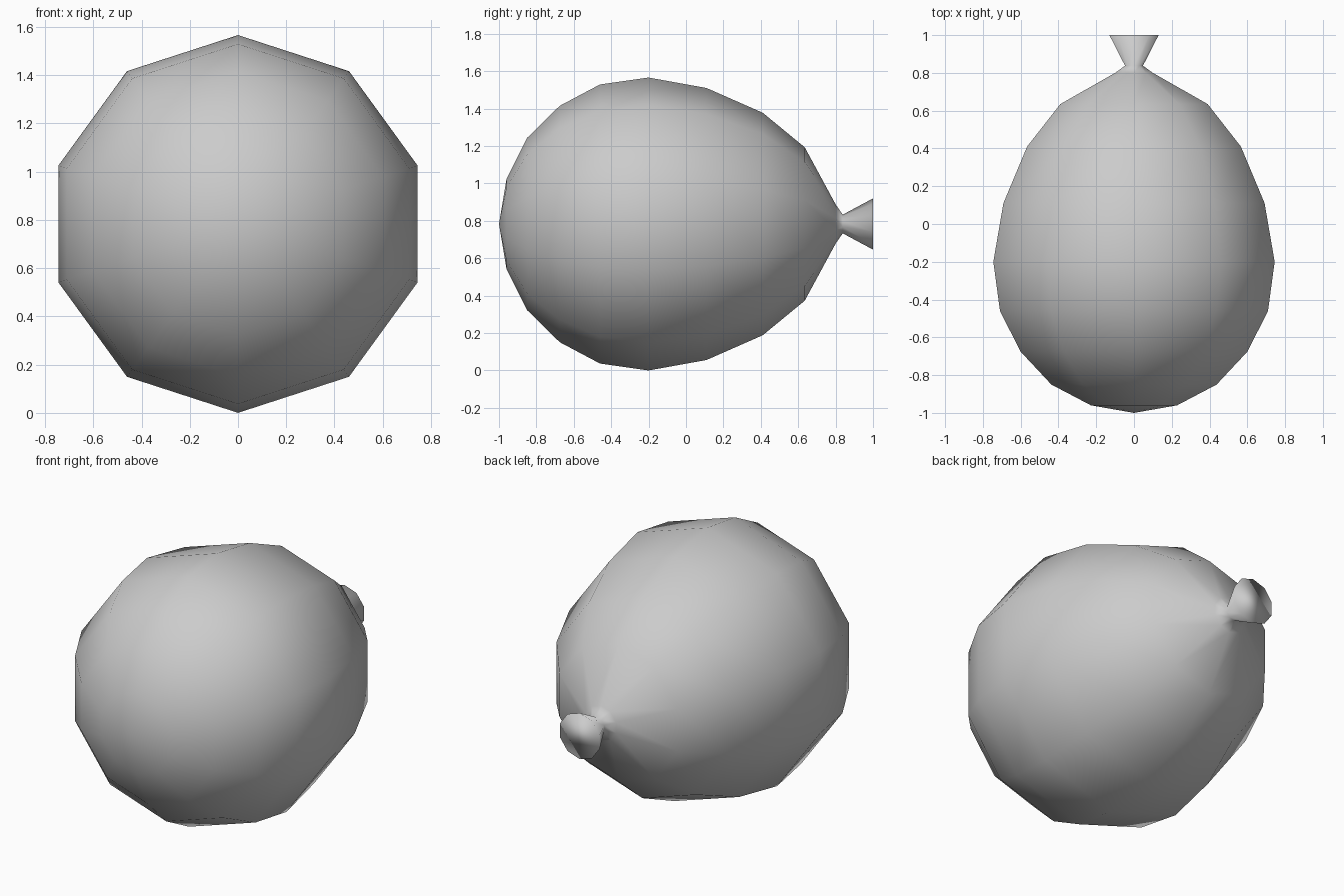
import bpy, bmesh
from math import sin, cos, pi

if "Cube" in bpy.data.objects:
    bpy.data.objects.remove(bpy.data.objects["Cube"])

SIDES = 10
CENTRE_Z = 0.783

# Profile of the balloon: (y, radius) from the nose to the flared mouth
profile = [(-0.96, 0.24), (-0.85, 0.46), (-0.675, 0.632), (-0.46, 0.746),
           (-0.20, 0.783), (0.11, 0.727), (0.41, 0.595), (0.635, 0.41),
           (0.80, 0.105), (0.838, 0.05), (1.0, 0.137)]

bm = bmesh.new()
nose = bm.verts.new((0, -1.0, CENTRE_Z))
rings = [[bm.verts.new((r * sin(2 * pi * i / SIDES), y,
                        CENTRE_Z + r * cos(2 * pi * i / SIDES)))
          for i in range(SIDES)] for y, r in profile]

# Nose fan
for i in range(SIDES):
    bm.faces.new((nose, rings[0][i], rings[0][(i + 1) % SIDES]))

# Body, knot and flared neck
for a, b in zip(rings, rings[1:]):
    for i in range(SIDES):
        j = (i + 1) % SIDES
        bm.faces.new((a[i], b[i], b[j], a[j]))

# Mouth cap
bm.faces.new(rings[-1])

bmesh.ops.recalc_face_normals(bm, faces=bm.faces)
for f in bm.faces:
    f.smooth = True

mesh = bpy.data.meshes.new("balloon")
bm.to_mesh(mesh)
bm.free()
balloon = bpy.data.objects.new("balloon", mesh)
bpy.context.collection.objects.link(balloon)
